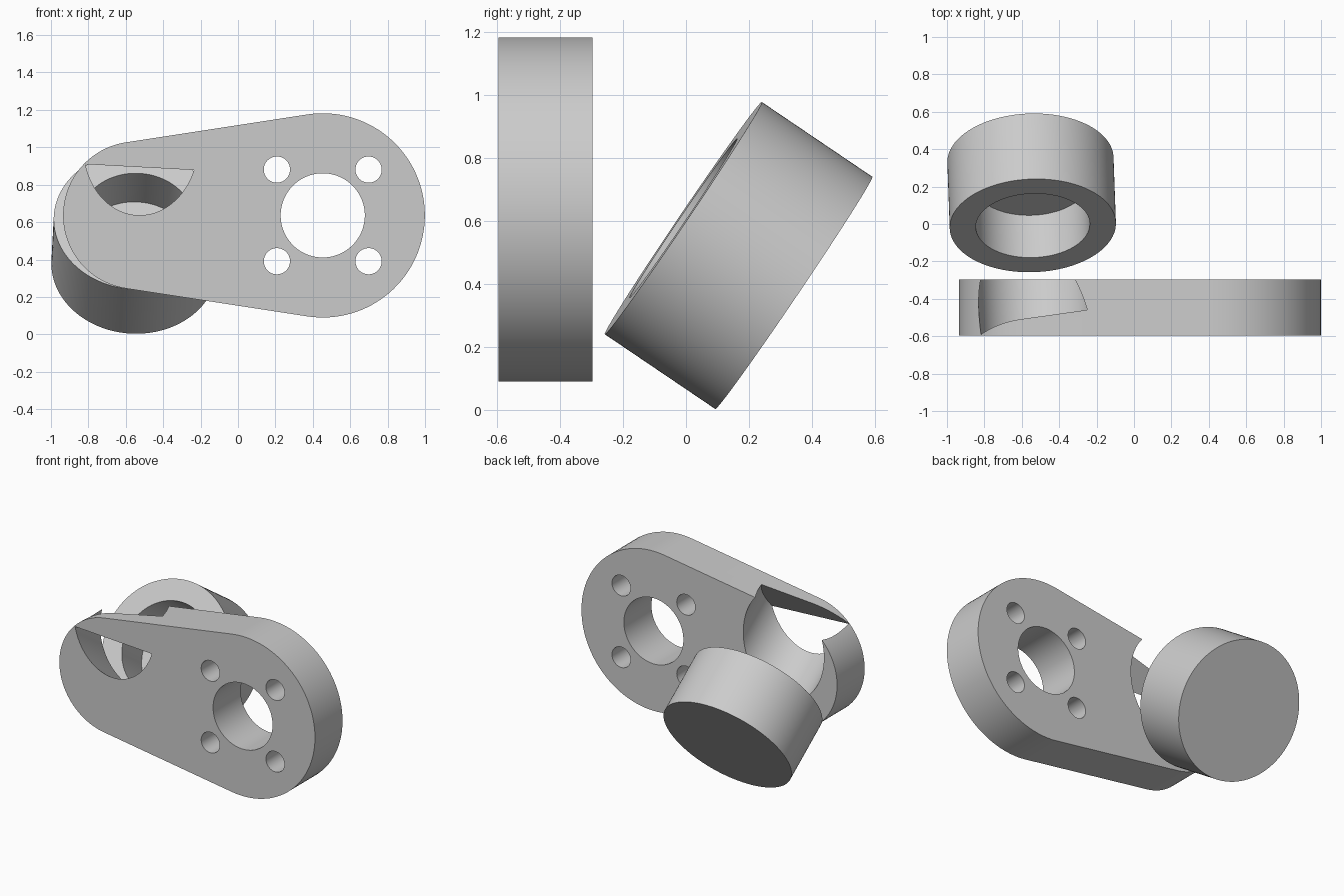
import bpy
import bmesh
from math import asin, cos, pi, radians, sin
from mathutils import Vector

default_cube = bpy.data.objects.get("Cube")
if default_cube:
    bpy.data.objects.remove(default_cube, do_unlink=True)

grey = bpy.data.materials.new("plain_grey")
grey.use_nodes = True
grey.diffuse_color = (0.6, 0.6, 0.6, 1)
grey.node_tree.nodes["Principled BSDF"].inputs["Base Color"].default_value = (0.6, 0.6, 0.6, 1)

FRONT_Y, BACK_Y = -0.595, -0.297
MID_Z = 0.636
BIG_X, BIG_R = 0.453, 0.546
SMALL_X, SMALL_R = -0.54, 0.395

# Tilted axis shared by the cup and its bore
AXIS = Vector((-0.03, 0.828, -0.56)).normalized()
RIM = Vector((-0.541, -0.0085, 0.6085))


def rod(name, start, end, radius):
    """Solid cylinder between two points."""
    start, end = Vector(start), Vector(end)
    along = end - start
    bpy.ops.mesh.primitive_cylinder_add(
        vertices=128, radius=radius, depth=along.length, location=(start + end) / 2)
    obj = bpy.context.object
    obj.rotation_euler = along.to_track_quat("Z", "Y").to_euler()
    obj.name = name
    obj.data.materials.append(grey)
    return obj


def cut(target, cutter):
    """Subtract the cutter and keep the result as plain mesh."""
    cutter.hide_render = True
    mod = target.modifiers.new("cut", "BOOLEAN")
    mod.operation = "DIFFERENCE"
    mod.solver = "EXACT"
    mod.object = cutter
    bpy.context.view_layer.objects.active = target
    bpy.ops.object.modifier_apply(modifier=mod.name)


def smooth(obj):
    bpy.ops.object.select_all(action="DESELECT")
    obj.select_set(True)
    bpy.context.view_layer.objects.active = obj
    bpy.ops.object.shade_smooth_by_angle(angle=radians(30))


def arc(cx, radius, start, end, steps=64):
    for i in range(steps + 1):
        a = start + (end - start) * i / steps
        yield cx + radius * cos(a), MID_Z + radius * sin(a)


# Mounting plate: two round ends joined by tangent lines
tangent = pi / 2 + asin((BIG_R - SMALL_R) / (BIG_X - SMALL_X))
outline = list(arc(BIG_X, BIG_R, -tangent, tangent))
outline += list(arc(SMALL_X, SMALL_R, tangent, 2 * pi - tangent))
bm = bmesh.new()
face = bm.faces.new([bm.verts.new((x, FRONT_Y, z)) for x, z in outline])
extruded = bmesh.ops.extrude_face_region(bm, geom=[face])
moved = [v for v in extruded["geom"] if isinstance(v, bmesh.types.BMVert)]
bmesh.ops.translate(bm, verts=moved, vec=(0, BACK_Y - FRONT_Y, 0))
bmesh.ops.recalc_face_normals(bm, faces=bm.faces)
mesh = bpy.data.meshes.new("mounting_plate")
bm.to_mesh(mesh)
bm.free()
plate = bpy.data.objects.new("mounting_plate", mesh)
bpy.context.collection.objects.link(plate)
mesh.materials.append(grey)

# Tilted cup body
cup = rod("tilted_cup", RIM, RIM + AXIS * 0.423, 0.4445)

# Shaft hole and four bolt holes
holes = [(0, 0, 0.225)]
holes += [(sx * 0.245, sz * 0.245, 0.07) for sx in (-1, 1) for sz in (-1, 1)]
cutters = []
for dx, dz, radius in holes:
    x, z = BIG_X + dx, MID_Z + dz
    hole = rod("hole_cutter", (x, FRONT_Y - 0.1, z), (x, BACK_Y + 0.1, z), radius)
    cutters.append(hole)
    cut(plate, hole)

# One bore hollows the cup and notches the plate
bore = rod("bore_cutter", RIM - AXIS * 0.646, RIM + AXIS * 0.273, 0.305)
cutters.append(bore)
cut(plate, bore)
cut(cup, bore)

for cutter in cutters:
    bpy.data.objects.remove(cutter, do_unlink=True)
for part in (plate, cup):
    smooth(part)
